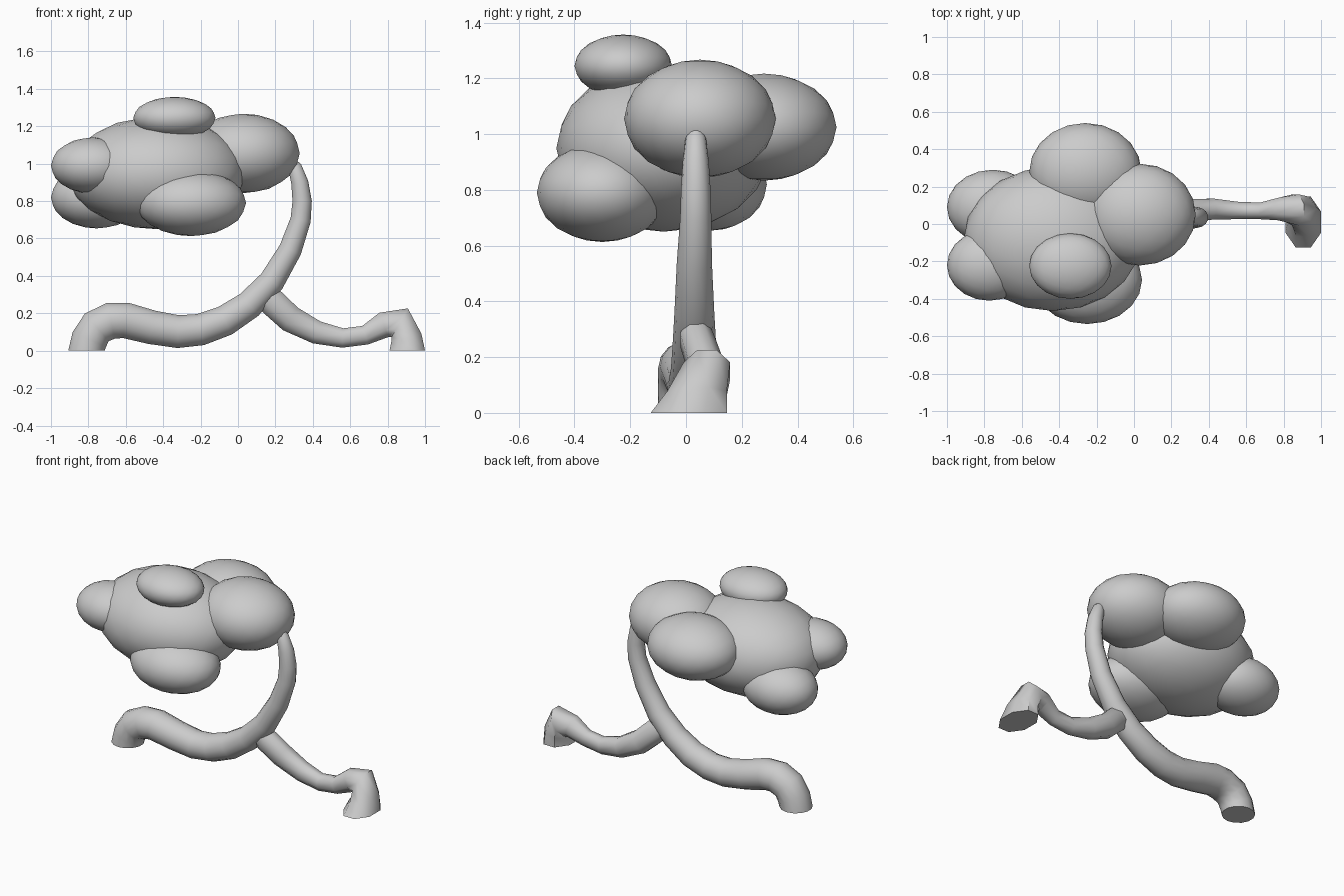
import bpy, bmesh, math
from mathutils import Vector

if "Cube" in bpy.data.objects:
    bpy.data.objects.remove(bpy.data.objects["Cube"])


def leaf_blob(name, centre, radii):
    bpy.ops.mesh.primitive_ico_sphere_add(subdivisions=3, radius=1, location=centre)
    ob = bpy.context.object
    ob.name = name
    ob.scale = radii
    bpy.ops.object.transform_apply(location=False, rotation=False, scale=True)
    bpy.ops.object.shade_smooth()


def limb(name, path, sides):
    """Tube through (x, y, z, in-plane radius, y radius); path[0..-1] ends are capped."""
    bm = bmesh.new()
    rings = []
    for i, (x, y, z, r, ry) in enumerate(path):
        a, b = path[max(i - 1, 0)], path[min(i + 1, len(path) - 1)]
        t = Vector((b[0] - a[0], 0, b[2] - a[2])).normalized()
        if z == 0:  # cut flat on the ground
            t = Vector((0, 0, 1 if i == 0 else -1))
        n = Vector((-t.z, 0, t.x))
        ring = []
        for k in range(sides):
            ang = math.tau * (k + 0.5) / sides
            p = Vector((x, y, z)) + n * r * math.cos(ang)
            p.y += ry * math.sin(ang)
            ring.append(bm.verts.new(p))
        rings.append(ring)
    for r0, r1 in zip(rings, rings[1:]):
        for k in range(sides):
            j = (k + 1) % sides
            bm.faces.new((r0[k], r0[j], r1[j], r1[k]))
    bm.faces.new(rings[0])
    bm.faces.new(rings[-1])
    bmesh.ops.recalc_face_normals(bm, faces=bm.faces)
    me = bpy.data.meshes.new(name)
    bm.to_mesh(me)
    bm.free()
    ob = bpy.data.objects.new(name, me)
    bpy.context.collection.objects.link(ob)
    bpy.ops.object.select_all(action='DESELECT')
    ob.select_set(True)
    bpy.context.view_layer.objects.active = ob
    bpy.ops.object.shade_smooth_by_angle(angle=math.radians(50))


# Foliage
leaf_blob("foliage_main", (-0.435, -0.08, 0.95), (0.475, 0.385, 0.30))
leaf_blob("foliage_right", (0.03, 0.05, 1.055), (0.30, 0.272, 0.212))
leaf_blob("foliage_back", (-0.26, 0.28, 1.025), (0.30, 0.26, 0.192))
leaf_blob("foliage_top", (-0.34, -0.225, 1.245), (0.22, 0.175, 0.112))
leaf_blob("foliage_front", (-0.25, -0.30, 0.79), (0.293, 0.235, 0.177))
leaf_blob("foliage_left_front", (-0.775, -0.22, 0.99), (0.225, 0.19, 0.15))
leaf_blob("foliage_left_back", (-0.755, 0.09, 0.82), (0.245, 0.20, 0.166))

# Curved trunk, thick at the ground and thin at the crown
trunk = [(-0.81, 0.0, 0, .10), (-0.795, 0.0, 0.06, .10), (-0.755, 0.0, 0.125, .10),
         (-0.68, 0.0, 0.16, .10), (-0.60, 0.005, 0.162, .098), (-0.46, 0.015, 0.125, .093),
         (-0.32, 0.02, 0.102, .09), (-0.20, 0.025, 0.113, .087), (-0.07, 0.03, 0.16, .084),
         (0.06, 0.03, 0.245, .078), (0.18, 0.03, 0.37, .071), (0.28, 0.03, 0.54, .063),
         (0.335, 0.035, 0.70, .056), (0.343, 0.035, 0.80, .053), (0.33, 0.035, 0.90, .047),
         (0.303, 0.035, 0.985, .037), (0.285, 0.035, 1.02, .018)]
limb("trunk", [(*p, p[3]) for p in trunk], 14)

# Second root leg, with a coarse flared foot
limb("side_leg", [(0.09, 0.03, 0.33, .05, .045), (0.185, 0.04, 0.258, .08, .065),
                  (0.28, 0.07, 0.17, .078, .068), (0.42, 0.08, 0.098, .067, .06),
                  (0.56, 0.072, 0.068, .056, .05), (0.68, 0.07, 0.083, .056, .048),
                  (0.78, 0.08, 0.138, .075, .065), (0.865, 0.075, 0.15, .095, .09),
                  (0.90, 0.04, 0.07, .09, .115), (0.905, 0.01, 0, .103, .148)], 8)
